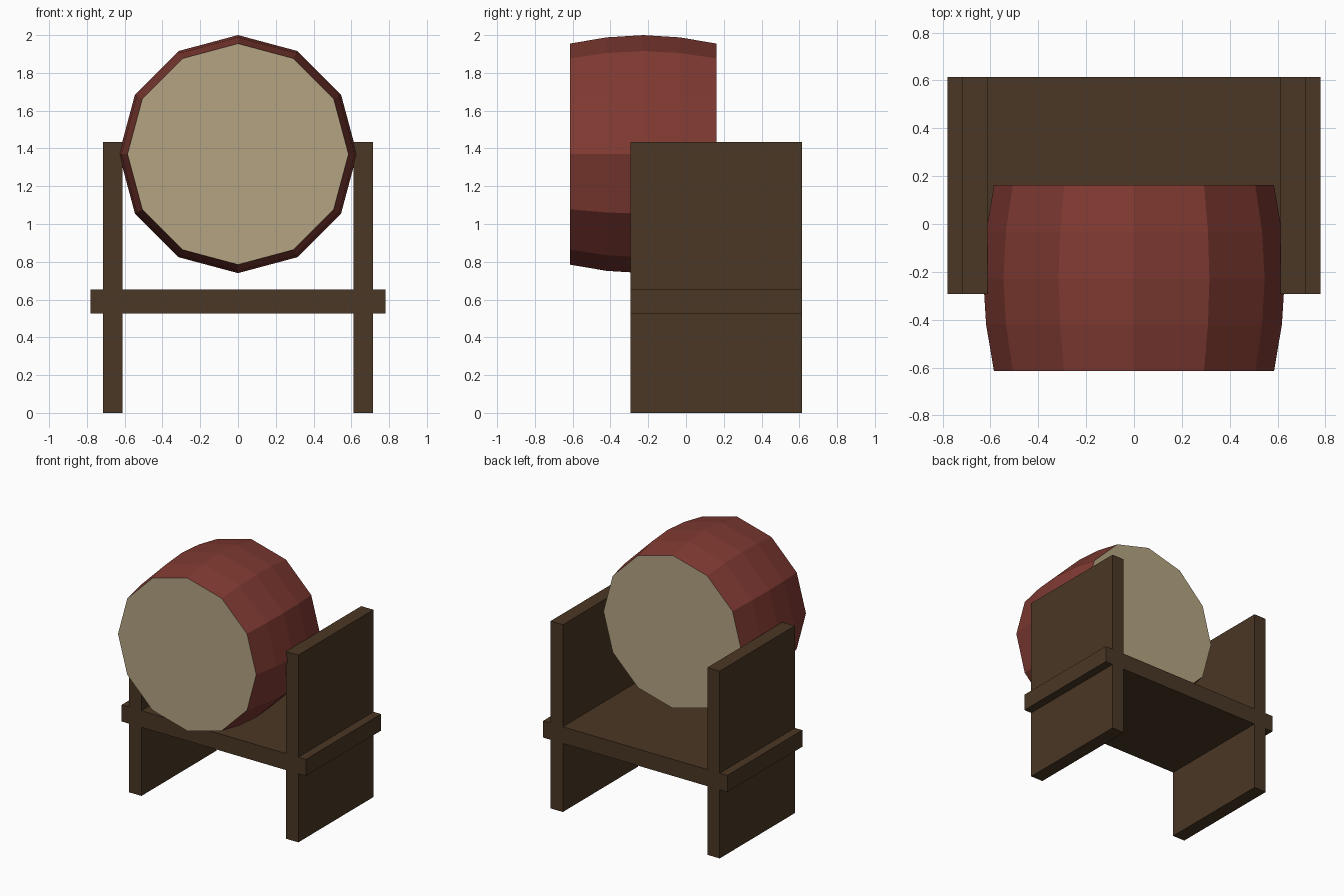
import bpy, bmesh, math

cube = bpy.data.objects.get("Cube")
if cube:
    bpy.data.objects.remove(cube, do_unlink=True)


def material(name, rgb):
    # sRGB 0-255 to linear
    lin = [((c / 255 + 0.055) / 1.055) ** 2.4 for c in rgb]
    m = bpy.data.materials.new(name)
    m.use_nodes = True
    m.diffuse_color = (*lin, 1)
    bsdf = m.node_tree.nodes["Principled BSDF"]
    bsdf.inputs["Base Color"].default_value = (*lin, 1)
    bsdf.inputs["Roughness"].default_value = 0.9
    return m


red = material("red_lacquer", (128, 58, 50))
hide = material("drum_hide", (181, 164, 130))
wood = material("dark_wood", (74, 55, 37))


def add_object(name, bm, *mats):
    bmesh.ops.recalc_face_normals(bm, faces=bm.faces)
    mesh = bpy.data.meshes.new(name)
    bm.to_mesh(mesh)
    bm.free()
    for m in mats:
        mesh.materials.append(m)
    obj = bpy.data.objects.new(name, mesh)
    bpy.context.collection.objects.link(obj)
    return obj


def box(name, lo, hi, mat):
    bm = bmesh.new()
    bmesh.ops.create_cube(bm, size=1)
    for v in bm.verts:
        v.co = [(a + b) / 2 + c * (b - a) for a, b, c in zip(lo, hi, v.co)]
    return add_object(name, bm, mat)


# Barrel-shaped drum: twelve-sided rings along y, closed by the two hides
SIDES, CENTRE_Z = 12, 1.37
PROFILE = [(-0.615, 0.585), (-0.42, 0.618), (-0.227, 0.63), (-0.033, 0.618), (0.162, 0.585)]
bm = bmesh.new()
rings = []
for y, r in PROFILE:
    angles = [math.tau * i / SIDES for i in range(SIDES)]
    rings.append([bm.verts.new((r * math.sin(a), y, CENTRE_Z + r * math.cos(a))) for a in angles])
for a, b in zip(rings, rings[1:]):
    for i in range(SIDES):
        j = (i + 1) % SIDES
        bm.faces.new((a[i], a[j], b[j], b[i]))
for end in (rings[0], rings[-1]):
    bm.faces.new(end).material_index = 1
add_object("drum", bm, red, hide)

# Stand: two upright side boards and a shelf passing through them
FRONT, BACK = -0.293, 0.615
box("left_side_board", (0.612, FRONT, 0), (0.716, BACK, 1.433), wood)
box("right_side_board", (-0.716, FRONT, 0), (-0.612, BACK, 1.433), wood)
box("shelf", (-0.78, FRONT, 0.525), (0.78, BACK, 0.652), wood)
